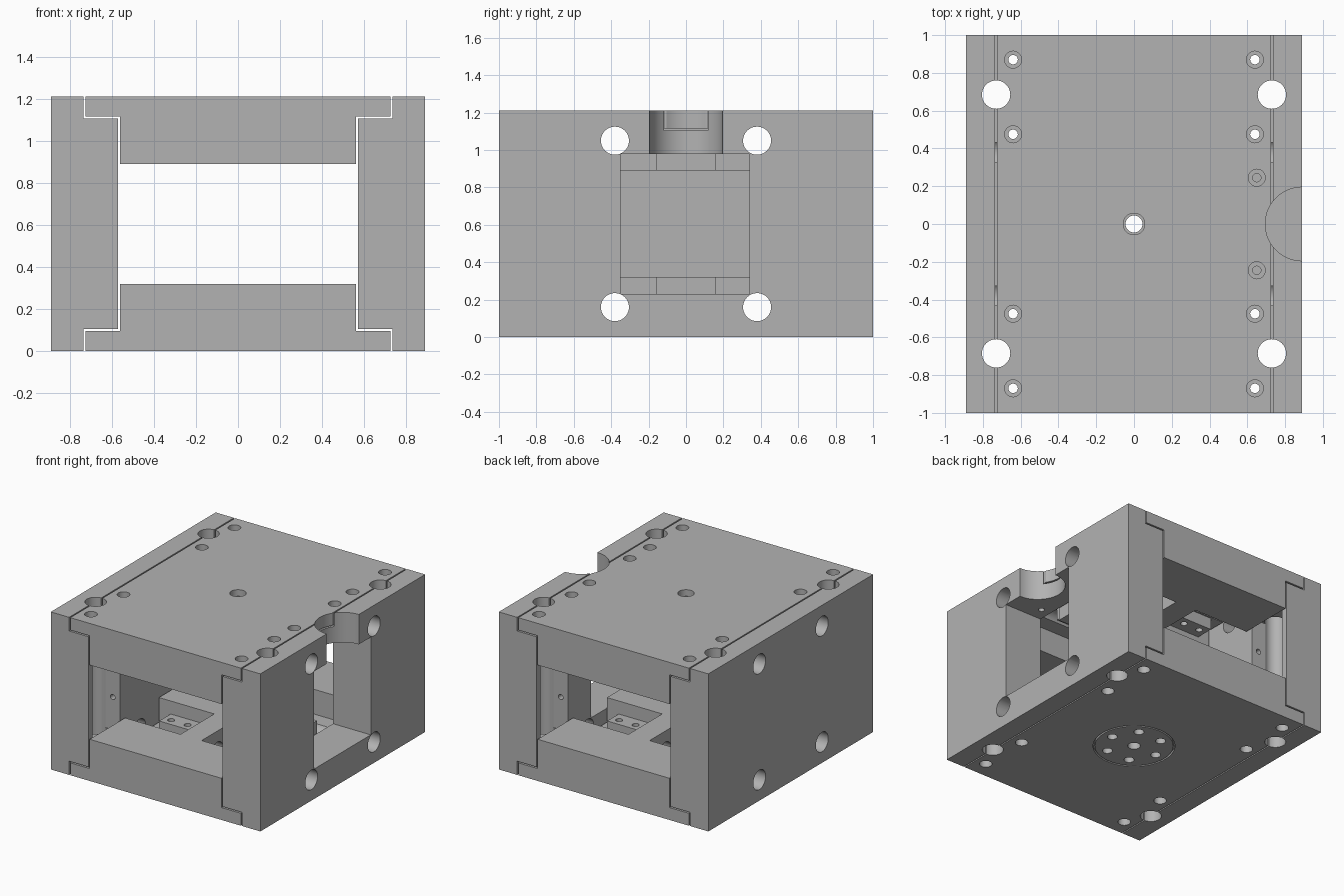
import bpy, bmesh, math
from mathutils import Matrix, Vector

cube = bpy.data.objects.get("Cube")
if cube:
    bpy.data.objects.remove(cube, do_unlink=True)

H = 1.21          # overall height
GREY = (0.45, 0.45, 0.45, 1)
mat = bpy.data.materials.new("machined grey")
mat.use_nodes = True
mat.diffuse_color = GREY
mat.node_tree.nodes["Principled BSDF"].inputs["Base Color"].default_value = GREY


def add(name, bm):
    bmesh.ops.recalc_face_normals(bm, faces=bm.faces)
    mesh = bpy.data.meshes.new(name)
    bm.to_mesh(mesh)
    bm.free()
    mesh.materials.append(mat)
    ob = bpy.data.objects.new(name, mesh)
    bpy.context.scene.collection.objects.link(ob)
    return ob


def box(name, xs, ys, zs):
    bm = bmesh.new()
    size = [abs(r[1] - r[0]) for r in (xs, ys, zs)]
    mid = Vector([(r[0] + r[1]) / 2 for r in (xs, ys, zs)])
    bmesh.ops.create_cube(bm, size=1, matrix=Matrix.Translation(mid) @ Matrix.Diagonal((*size, 1)))
    return add(name, bm)


def rod(name, axis, start, length, r, sides=40):
    """Cylinder from a start point along x, y or z."""
    bm = bmesh.new()
    direction = Vector([float(axis == a) for a in "xyz"])
    turn = direction.to_track_quat('Z', 'Y').to_matrix().to_4x4()
    place = Matrix.Translation(Vector(start) + direction * length / 2)
    bmesh.ops.create_cone(bm, cap_ends=True, segments=sides, radius1=r, radius2=r,
                          depth=length, matrix=place @ turn)
    return add(name, bm)


def profile_bar(name, points):
    """Extrude an x-z outline along the full length in y."""
    bm = bmesh.new()
    face = bm.faces.new([bm.verts.new((x, -1, z)) for x, z in points])
    out = bmesh.ops.extrude_face_region(bm, geom=[face])
    bmesh.ops.translate(bm, vec=(0, 2, 0),
                        verts=[v for v in out["geom"] if isinstance(v, bmesh.types.BMVert)])
    return add(name, bm)


def cut(parts, cutters):
    """Subtract every cutter from every part, then discard the cutters."""
    for ob in parts:
        bpy.context.view_layer.objects.active = ob
        for c in cutters:
            mod = ob.modifiers.new("cut", 'BOOLEAN')
            mod.operation = 'DIFFERENCE'
            mod.solver = 'EXACT'
            mod.object = c
            bpy.ops.object.modifier_apply(modifier=mod.name)
    for c in cutters:
        bpy.data.objects.remove(c, do_unlink=True)


SIGNS = (-1, 1)
CORNERS = [(sx, sy) for sx in SIGNS for sy in SIGNS]

# Stepped top and bottom plates
plate = [(-.725, 0), (.725, 0), (.725, .095), (.56, .095), (.56, .32),
         (-.56, .32), (-.56, .095), (-.725, .095)]
bottom = profile_bar("bottom_plate", plate)
top = profile_bar("top_plate", [(x, H - z) for x, z in plate])

# Side plates with matching rebates
side = [(.89, 0), (.89, H), (.735, H), (.735, 1.105), (.57, 1.105),
        (.57, .105), (.735, .105), (.735, 0)]
left = profile_bar("left_side_plate", side)
right = profile_bar("right_side_plate", [(-x, z) for x, z in side])
plates = [bottom, top, left, right]

# Pockets in the top and bottom plates, leaving a cross-shaped web
for ob, zs in ((bottom, (.13, .4)), (top, (H - .4, H - .13))):
    cut([ob], [box("pocket_cutter", (sx * .09, sx * .65), (sy * .16, sy * .57), zs)
               for sx, sy in CORNERS])

# Recesses inside the side plates, with small screw holes in their walls
for ob, sx in ((left, 1), (right, -1)):
    for sy in SIGNS:
        cutters = [box("recess_cutter", (sx * .5, sx * .75), (sy * .62, sy * .95), (.23, .98))]
        cutters += [rod("wall_hole_cutter", 'y', (sx * .63, sy * .6 - .05, z), .1, .02, 16)
                    for z in (.48, .73)]
        cut([ob], cutters)

# Access window and round notch on the left side
cut([left], [box("window_cutter", (.5, 1), (-.35, .34), (.23, .98))])
cut([left, top], [rod("notch_cutter", 'z', (.89, 0, .97), .4, .195, 64)])

# Large guide holes, vertical and crosswise
cut(plates, [rod("guide_cutter", 'z', (sx * .73, sy * .685, -.1), 1.5, .075)
             for sx, sy in CORNERS])
cut(plates, [rod("cross_cutter", 'x', (-1, sy * .38, z), 2, .075)
             for sy in SIGNS for z in (.16, 1.05)])

# Counterbored fixing screws along both seams
for sx in SIGNS:
    for y in (-.87, -.475, .475, .87):
        cut(plates, [rod("screw_cutter", 'z', (sx * .64, y, -.1), 1.5, .025, 20)])
        cut([top], [rod("head_cutter", 'z', (sx * .64, y, H - .06), .2, .045, 28)])
        cut([bottom], [rod("head_cutter", 'z', (sx * .64, y, -.14), .2, .045, 28)])

# Extra screws above the window
for sy in SIGNS:
    cut([top, left], [rod("screw_cutter", 'z', (.65, sy * .245, .9), .5, .022, 20)])
    cut([top], [rod("head_cutter", 'z', (.65, sy * .245, H - .06), .2, .045, 28)])

# Centre hole with shallow counterbores, and the seat for the bottom disc
cut([bottom], [rod("seat_cutter", 'z', (0, 0, -.1), .12, .29, 64)])
disc = rod("bottom_disc", 'z', (0, 0, 0), .025, .278, 64)
cut([bottom, top, disc], [rod("centre_cutter", 'z', (0, 0, -.1), 1.5, .045)])
cut([top], [rod("centre_head_cutter", 'z', (0, 0, H - .05), .2, .057)])
cut([bottom, disc], [rod("disc_hole_cutter", 'z',
                         (.2 * math.cos(a * math.pi / 3), .2 * math.sin(a * math.pi / 3), -.1),
                         .2, .036, 24) for a in range(6)])

# Drilled bearing blocks seated in the plate pockets
blocks = []
for label, zs in (("lower", (.12, .22)), ("upper", (H - .22, H - .12))):
    for sx, sy in CORNERS:
        block = box(label + "_bearing_block", (sx * .2, sx * .46), (sy * .155, sy * .3), zs)
        cut([block], [rod("block_hole_cutter", 'z', (sx * x, sy * .24, zs[0] - .05), .2, .025, 20)
                      for x in (.26, .4)])
        blocks.append(block)

# Keep machined edges crisp and bores smooth
for ob in bpy.context.view_layer.objects:
    ob.select_set(False)
for ob in plates + blocks + [disc]:
    ob.select_set(True)
bpy.context.view_layer.objects.active = bottom
bpy.ops.object.shade_smooth_by_angle(angle=math.radians(30))
